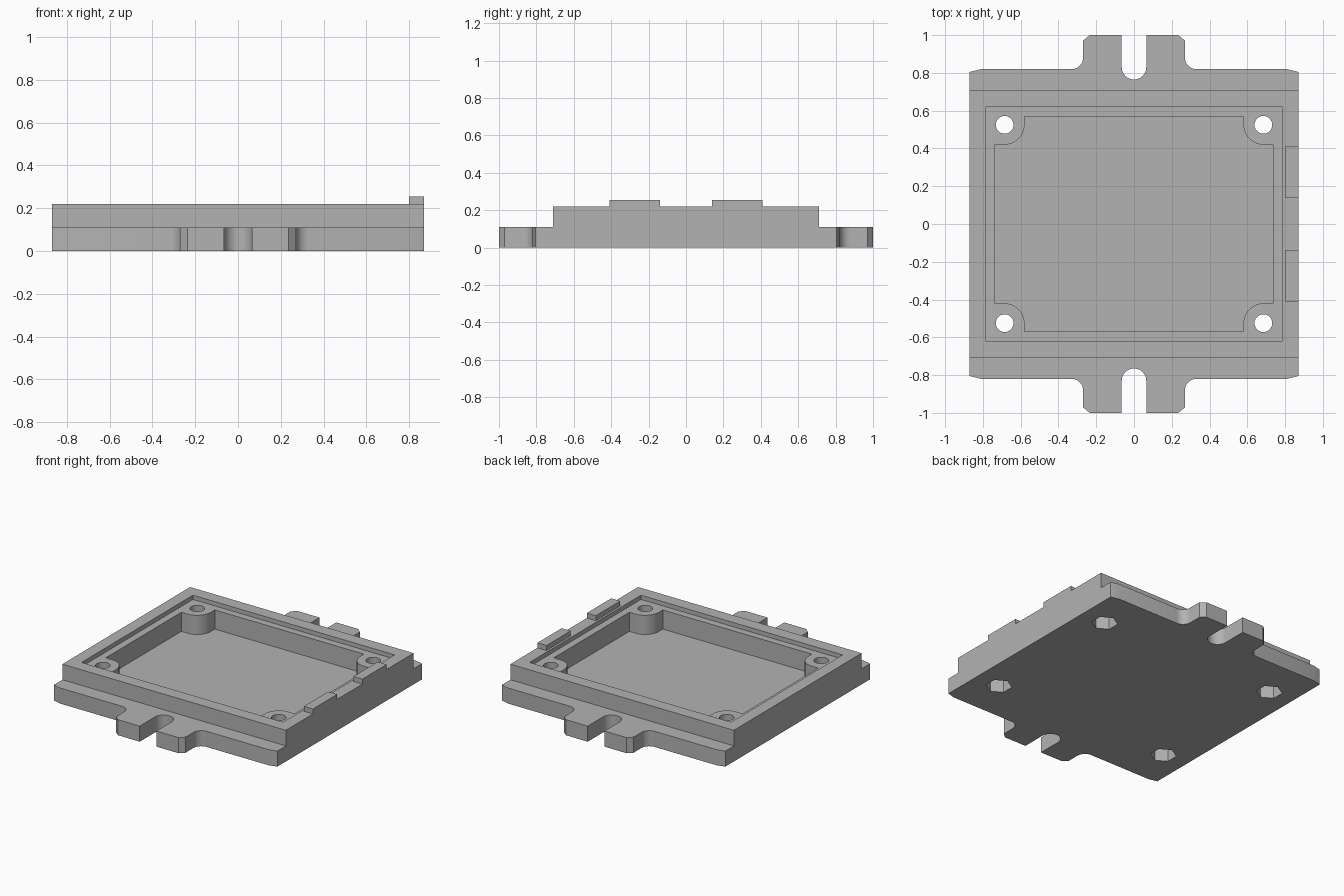
import bpy, bmesh
from math import cos, sin, pi, radians

if "Cube" in bpy.data.objects:
    bpy.data.objects.remove(bpy.data.objects["Cube"])

grey = bpy.data.materials.new("plain grey")
grey.use_nodes = True
grey.diffuse_color = (0.45, 0.45, 0.45, 1)
grey.node_tree.nodes["Principled BSDF"].inputs["Base Color"].default_value = (0.45, 0.45, 0.45, 1)


def arc(cx, cy, r, start, end, n=10):
    angles = [radians(start + (end - start) * i / n) for i in range(n + 1)]
    return [(cx + r * cos(a), cy + r * sin(a)) for a in angles]


def prism(name, outline, z0, z1):
    """Extrude a closed outline from z0 to z1."""
    bm = bmesh.new()
    face = bm.faces.new([bm.verts.new((x, y, z0)) for x, y in outline])
    top = bmesh.ops.extrude_face_region(bm, geom=[face])["geom"]
    bmesh.ops.translate(bm, vec=(0, 0, z1 - z0),
                        verts=[v for v in top if isinstance(v, bmesh.types.BMVert)])
    bmesh.ops.recalc_face_normals(bm, faces=bm.faces)
    mesh = bpy.data.meshes.new(name)
    bm.to_mesh(mesh)
    bm.free()
    mesh.materials.append(grey)
    obj = bpy.data.objects.new(name, mesh)
    bpy.context.collection.objects.link(obj)
    return obj


def rect(x0, y0, x1, y1):
    return [(x0, y0), (x1, y0), (x1, y1), (x0, y1)]


def four_way(quarter):
    """Mirror a quarter outline, running from the +x side to the +y side."""
    half = quarter + [(-x, y) for x, y in reversed(quarter)]
    return half + [(-x, -y) for x, y in half]


def combine(target, tool, operation):
    mod = target.modifiers.new(operation, "BOOLEAN")
    mod.operation, mod.solver, mod.object = operation, "EXACT", tool
    bpy.context.view_layer.objects.active = target
    bpy.ops.object.modifier_apply(modifier=mod.name)
    bpy.data.objects.remove(tool)


# Flange with chamfered corners and slotted mounting tabs front and back
quarter = [(0.87, 0.805), (0.81, 0.82)]
quarter += arc(0.33, 0.88, 0.06, 270, 180)
quarter += [(0.27, 0.97), (0.235, 1.0), (0.065, 1.0)]
quarter += arc(0, 0.83, 0.065, 0, -85)
tray = prism("tray", four_way(quarter), 0, 0.11)

# Raised body
combine(tray, prism("body", rect(-0.87, -0.71, 0.87, 0.71), 0.11, 0.22), "UNION")

# Shallow lid recess, then the deep cavity that leaves four corner posts
combine(tray, prism("recess", rect(-0.785, -0.62, 0.785, 0.62), 0.19, 0.3), "DIFFERENCE")
post = [(0.735, 0.42)] + arc(0.685, 0.525, 0.105, 270, 180) + [(0.58, 0.57)]
combine(tray, prism("cavity", four_way(post), 0.055, 0.3), "DIFFERENCE")

# Screw holes through the posts, with hexagonal nut pockets underneath
for sx in (-1, 1):
    for sy in (-1, 1):
        x, y = sx * 0.685, sy * 0.525
        combine(tray, prism("hole", arc(x, y, 0.047, 0, 348.75, 31), -0.1, 0.3), "DIFFERENCE")
        combine(tray, prism("pocket", arc(x, y, 0.084, 30, 330, 5), -0.1, 0.1), "DIFFERENCE")

# Keep flat faces crisp and the round walls smooth
bpy.ops.object.select_all(action="DESELECT")
tray.select_set(True)
bpy.context.view_layer.objects.active = tray
bpy.ops.object.shade_smooth_by_angle(angle=radians(25))

# Two locating clips on the left rim
for name, y in (("front_clip", -0.41), ("back_clip", 0.14)):
    prism(name, rect(0.8, y, 0.87, y + 0.27), 0.22, 0.255)
